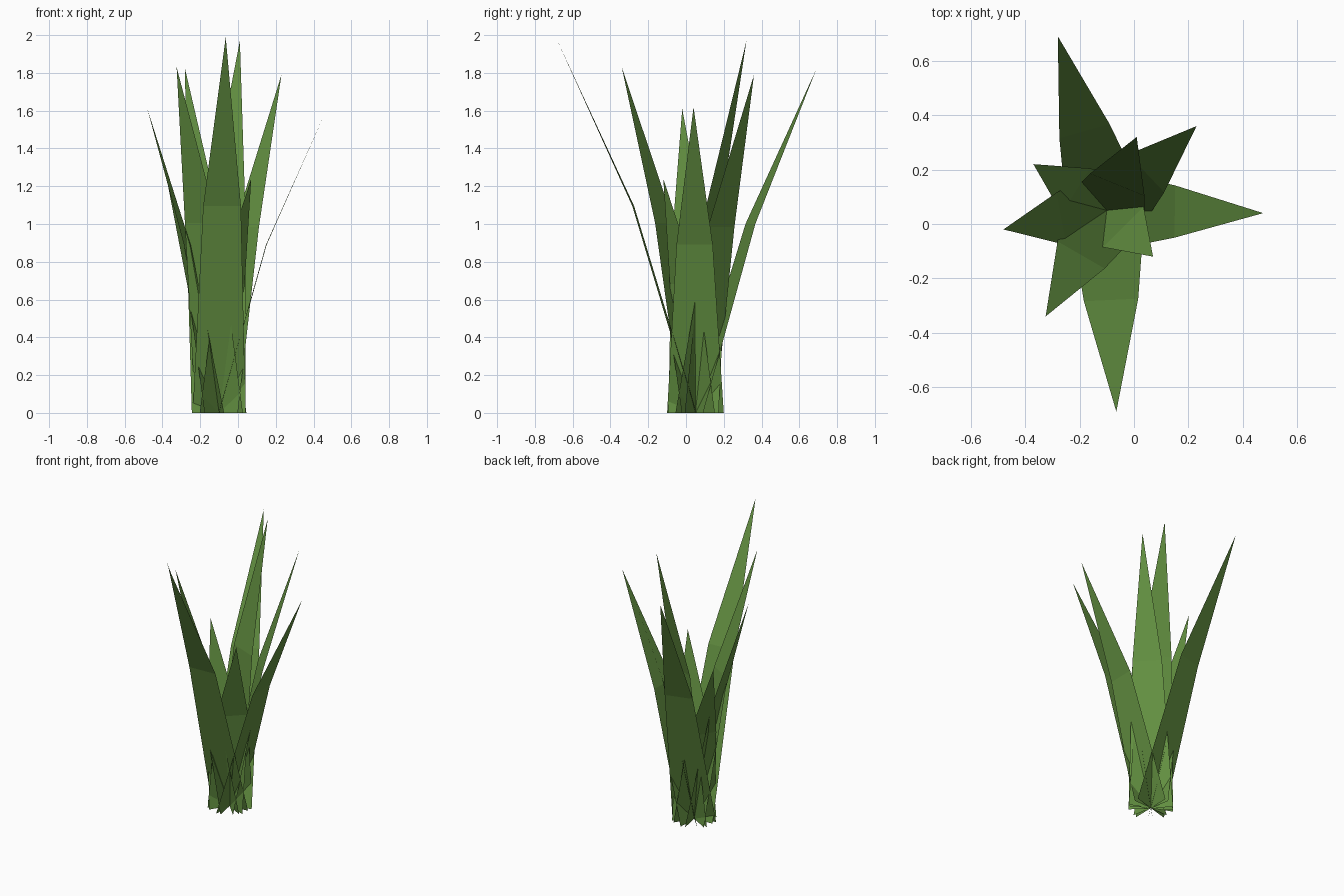
import bpy
from mathutils import Vector

if "Cube" in bpy.data.objects:
    bpy.data.objects.remove(bpy.data.objects["Cube"])

green = bpy.data.materials.new("leaf_green")
green.diffuse_color = (0.125, 0.28, 0.053, 1)
green.use_nodes = True
green.node_tree.nodes["Principled BSDF"].inputs["Base Color"].default_value = green.diffuse_color

ROOT = Vector((-0.10, 0.05, 0))   # all blades grow from this point
BEND = 0.55                       # share of the height where a blade bends


def blade(name, tip, reach, base_half, mid_half):
    """Flat pointed leaf: straight lower panel, then a triangle leaning further out."""
    tip = Vector(tip)
    lean = Vector((tip.x - ROOT.x, tip.y - ROOT.y, 0))
    side = Vector((-lean.y, lean.x, 0)).normalized()
    mid = ROOT + lean * reach + Vector((0, 0, tip.z * BEND))
    verts = [ROOT - side * base_half, ROOT + side * base_half,
             mid + side * mid_half, mid - side * mid_half, tip]
    mesh = bpy.data.meshes.new(name)
    mesh.from_pydata(verts, [], [(0, 1, 2, 3), (3, 2, 4)])
    mesh.materials.append(green)
    obj = bpy.data.objects.new(name, mesh)
    bpy.context.collection.objects.link(obj)


# name, tip position, outward reach at the bend, half widths at base and bend
blade("front_blade", (-0.065, -0.69, 1.99), 0.445, 0.14, 0.10)
blade("front_left_blade", (-0.325, -0.34, 1.83), 0.42, 0.145, 0.10)
blade("left_blade", (-0.48, -0.02, 1.61), 0.44, 0.145, 0.098)
blade("short_left_blade", (-0.37, 0.22, 1.20), 0.42, 0.145, 0.098)
blade("back_blade", (-0.28, 0.69, 1.82), 0.455, 0.15, 0.096)
blade("upright_back_blade", (0.01, 0.32, 1.97), 0.35, 0.15, 0.108)
blade("back_right_blade", (0.23, 0.36, 1.79), 0.44, 0.145, 0.096)
blade("right_blade", (0.475, 0.04, 1.62), 0.435, 0.15, 0.096)
blade("short_front_right_blade", (0.07, -0.12, 1.24), 0.36, 0.145, 0.105)
